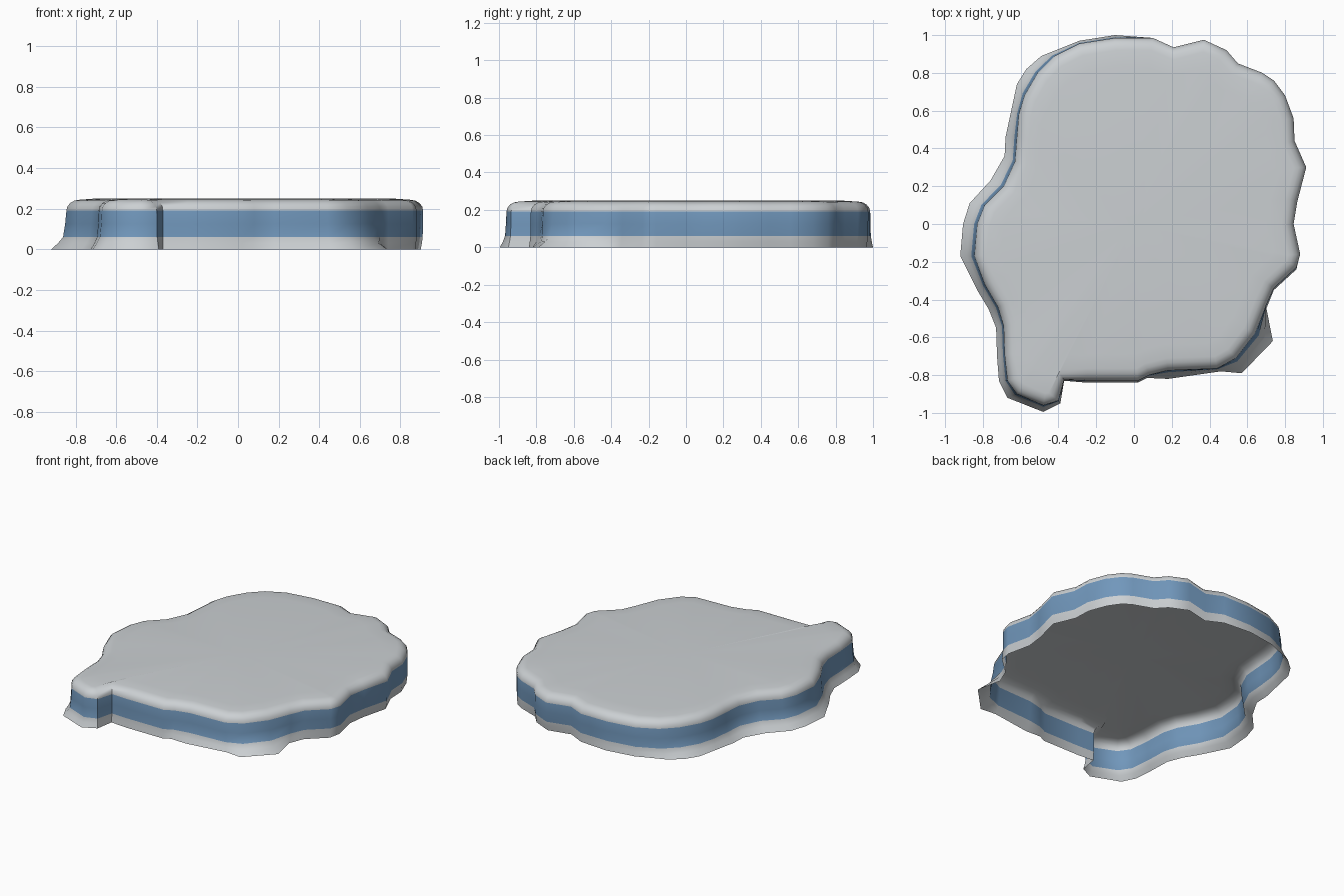
import bpy, bmesh, math
from mathutils import Vector

if "Cube" in bpy.data.objects:
    bpy.data.objects.remove(bpy.data.objects["Cube"])

def material(name, rgb):
    m = bpy.data.materials.new(name)
    m.diffuse_color = (*rgb, 1)
    m.use_nodes = True
    m.node_tree.nodes["Principled BSDF"].inputs["Base Color"].default_value = m.diffuse_color
    return m

grey = material("pale grey", (0.60, 0.63, 0.65))
blue = material("steel blue", (0.165, 0.31, 0.50))

# Shoreline at ground level, counterclockwise from the right
base = [(.84, 0), (.855, .12), (.90, .30), (.84, .44), (.835, .56), (.79, .68),
        (.735, .76), (.68, .795), (.545, .845), (.485, .91), (.365, .965), (.21, .93),
        (.10, .985), (-.10, 1), (-.29, .97), (-.49, .89), (-.57, .82), (-.62, .74),
        (-.65, .60), (-.68, .46), (-.685, .36), (-.76, .23), (-.87, .11), (-.905, 0),
        (-.92, -.17), (-.83, -.35), (-.77, -.45), (-.73, -.55), (-.725, -.70),
        (-.715, -.83), (-.67, -.92), (-.48, -.995), (-.39, -.95), (-.37, -.83),
        (-.25, -.84), (.02, -.84), (.07, -.815), (.18, -.82), (.46, -.78), (.57, -.79),
        (.735, -.62), (.70, -.45), (.74, -.35), (.86, -.24), (.875, -.16)]

# Same points at the top of the wall
upper = [(.845, 0), (.865, .12), (.912, .30), (.85, .44), (.845, .56), (.80, .68),
         (.74, .76), (.68, .80), (.55, .85), (.49, .92), (.37, .975), (.21, .935),
         (.10, .985), (-.10, .985), (-.29, .955), (-.42, .89), (-.51, .80), (-.58, .68),
         (-.61, .58), (-.62, .46), (-.63, .33), (-.69, .20), (-.79, .10), (-.83, 0),
         (-.845, -.17), (-.79, -.32), (-.72, -.44), (-.69, -.54), (-.685, -.69),
         (-.67, -.83), (-.62, -.90), (-.48, -.96), (-.40, -.935), (-.37, -.825),
         (-.25, -.83), (.02, -.83), (.08, -.80), (.18, -.775), (.44, -.765), (.54, -.71),
         (.64, -.58), (.70, -.43), (.74, -.34), (.86, -.23), (.88, -.16)]
base = [Vector(p) for p in base]
upper = [Vector(p) for p in upper]
n = len(base)

def inset(pts, d):
    out = []
    for i, p in enumerate(pts):
        t = (pts[(i + 1) % n] - pts[i - 1]).normalized()
        out.append(p + Vector((-t.y, t.x)) * d)
    return out

# Rings: flared foot, wall, rounded shoulder, nearly flat top
rings = [([a.lerp(b, f) for a, b in zip(base, upper)], z)
         for f, z in ((0, 0), (.45, .03), (.78, .06), (.92, .125), (1, .19))]
for k in range(1, 5):
    a = math.radians(22.5 * k)
    rings.append((inset(upper, .065 * (1 - math.cos(a))), .19 + .054 * math.sin(a)))
last = rings[-1][0]
rings.append(([p * .90 for p in last], .25))

bm = bmesh.new()
loops = [[bm.verts.new((p.x, p.y, z)) for p in pts] for pts, z in rings]
for k in range(len(loops) - 1):
    lo, hi = loops[k], loops[k + 1]
    for i in range(n):
        j = (i + 1) % n
        f = bm.faces.new((lo[i], lo[j], hi[j], hi[i]))
        f.material_index = 1 if k in (2, 3) else 0   # blue band on the wall
centre = bm.verts.new((0, 0, .25))
for i in range(n):
    bm.faces.new((loops[-1][i], loops[-1][(i + 1) % n], centre))

# Hollow shell, open underneath
mesh = bpy.data.meshes.new("island_plateau")
bm.to_mesh(mesh)
bm.free()
mesh.materials.append(grey)
mesh.materials.append(blue)
ob = bpy.data.objects.new("island_plateau", mesh)
bpy.context.collection.objects.link(ob)
bpy.context.view_layer.objects.active = ob
ob.select_set(True)
bpy.ops.object.shade_smooth_by_angle(angle=math.radians(50))
